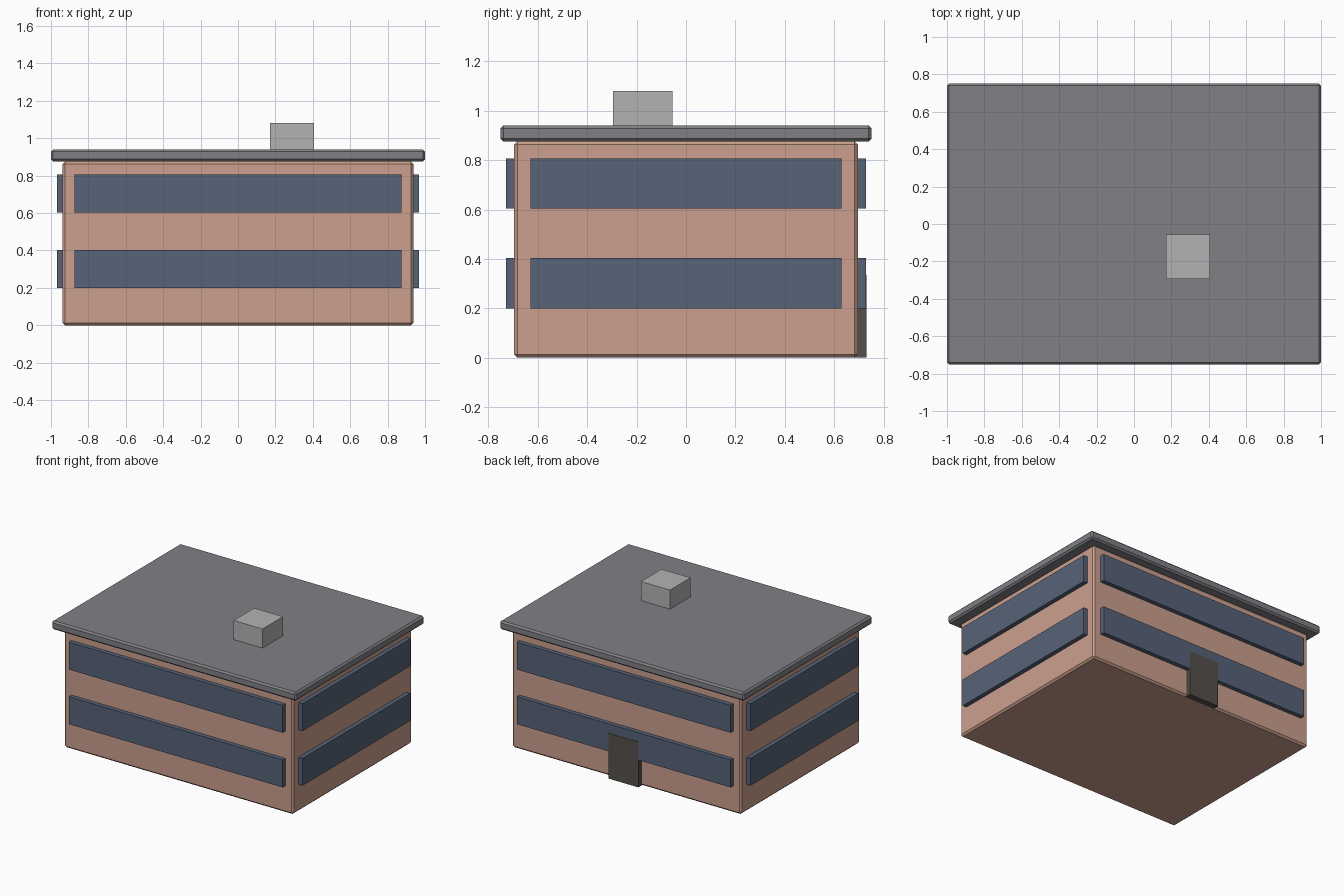
import bpy

if "Cube" in bpy.data.objects:
    bpy.data.objects.remove(bpy.data.objects["Cube"])


def material(name, rgb):
    m = bpy.data.materials.new(name)
    m.diffuse_color = (*rgb, 1)
    m.use_nodes = True
    m.node_tree.nodes["Principled BSDF"].inputs["Base Color"].default_value = m.diffuse_color
    return m


def box(name, lo, hi, mat, bevel=0):
    """Axis-aligned box from corner lo to corner hi, optionally chamfered."""
    centre = [(a + b) / 2 for a, b in zip(lo, hi)]
    size = [b - a for a, b in zip(lo, hi)]
    bpy.ops.mesh.primitive_cube_add(size=1, location=centre)
    ob = bpy.context.object
    ob.name = name
    ob.scale = size
    bpy.ops.object.transform_apply(location=False, rotation=False, scale=True)
    if bevel:
        mod = ob.modifiers.new("chamfer", 'BEVEL')
        mod.width = bevel
        mod.segments = 1
    ob.data.materials.append(mat)
    return ob


wall = material("wall_clay", (0.60, 0.35, 0.27))
glass = material("window_blue", (0.095, 0.125, 0.19))
roof = material("roof_grey", (0.22, 0.215, 0.235))
wood = material("door_dark", (0.09, 0.08, 0.07))
metal = material("unit_grey", (0.45, 0.45, 0.45))

# Main block and overhanging roof slab
WX, WY = 0.937, 0.696
box("walls", (-WX, -WY, 0), (WX, WY, 0.876), wall, 0.013)
box("roof_slab", (-1, -0.752, 0.876), (1, 0.752, 0.94), roof, 0.012)

# Ribbon windows: one band per storey on each of the four walls
DEPTH = 0.032
for storey, z in (("lower", 0.20), ("upper", 0.604)):
    top = z + 0.203
    for side, s in (("front", -1), ("back", 1)):
        y = sorted((s * (WY - DEPTH), s * (WY + DEPTH)))
        box(f"{side}_window_{storey}", (-0.875, y[0], z), (0.875, y[1], top), glass)
    for side, s in (("left", -1), ("right", 1)):
        x = sorted((s * (WX - DEPTH), s * (WX + DEPTH)))
        box(f"{side}_window_{storey}", (x[0], -0.63, z), (x[1], 0.63, top), glass)

# Entrance door on the back wall
box("door", (-0.122, 0.66, 0), (0.122, 0.731, 0.335), wood)

# Rooftop equipment box
box("roof_unit", (0.17, -0.295, 0.935), (0.407, -0.055, 1.081), metal)
